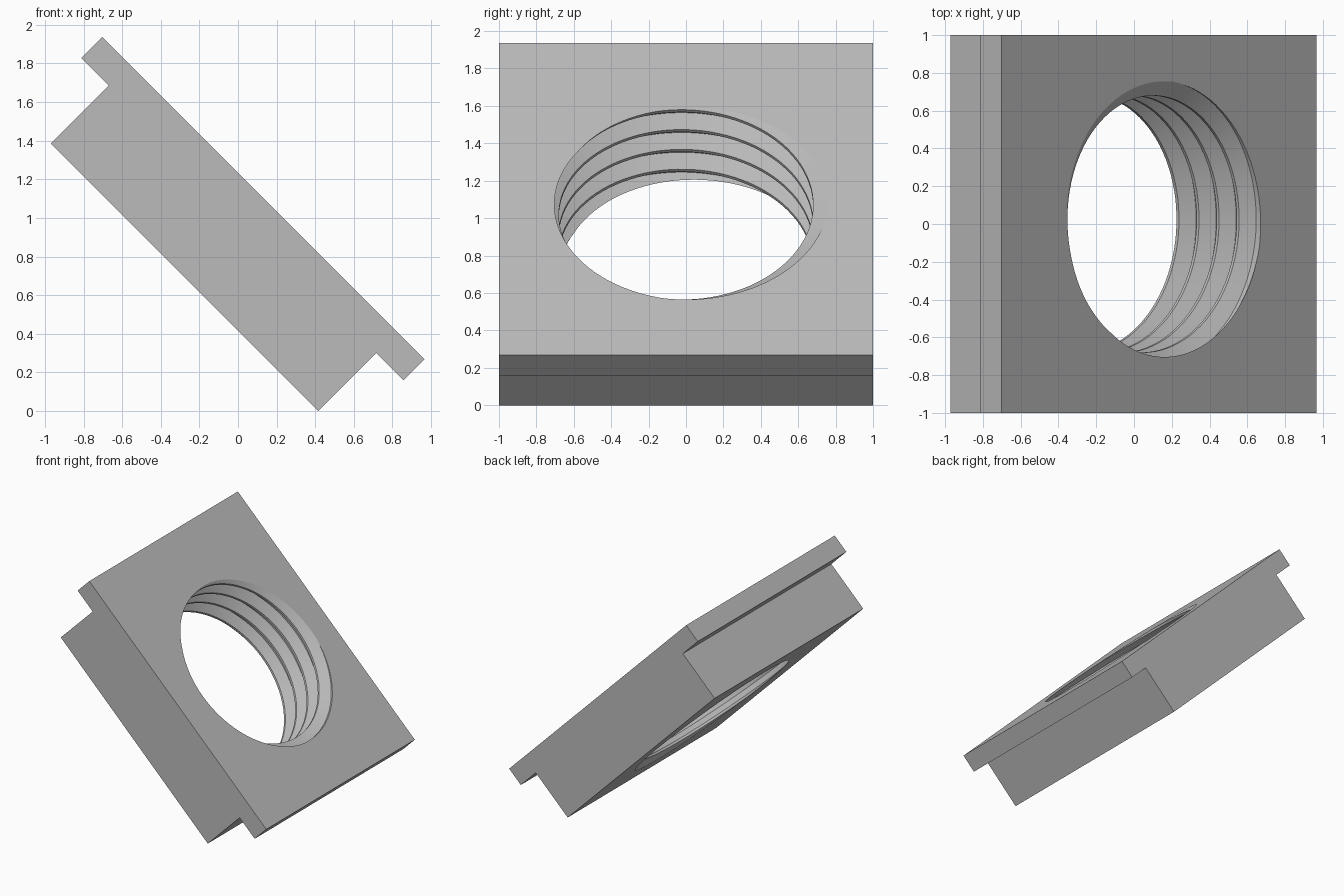
import bpy, bmesh, math
from mathutils import Matrix, Vector

cube = bpy.data.objects.get("Cube")
if cube:
    bpy.data.objects.remove(cube, do_unlink=True)

# Tilted frame: x runs down the slope, z is the axis of the threaded hole
TILT = Matrix.Translation((0.1325, 0, 1.1025)) @ Matrix.Rotation(math.radians(45), 4, 'Y')

metal = bpy.data.materials.new("grey_metal")
metal.use_nodes = True
GREY = (0.5, 0.5, 0.5, 1)
metal.diffuse_color = GREY
metal.node_tree.nodes["Principled BSDF"].inputs["Base Color"].default_value = GREY


def make_object(name, bm):
    bmesh.ops.recalc_face_normals(bm, faces=bm.faces)
    bm.transform(TILT)
    mesh = bpy.data.meshes.new(name)
    bm.to_mesh(mesh)
    bm.free()
    mesh.materials.append(metal)
    obj = bpy.data.objects.new(name, mesh)
    bpy.context.collection.objects.link(obj)
    return obj


# Block with a wider flange on top: T profile extruded across the width
def make_body():
    half = [(1.18, 0), (1.18, -0.155), (0.98, -0.155), (0.98, -0.58)]
    profile = half + [(-x, z) for x, z in reversed(half)]
    bm = bmesh.new()
    face = bm.faces.new([bm.verts.new((x, -1, z)) for x, z in profile])
    ext = bmesh.ops.extrude_face_region(bm, geom=[face])
    moved = [v for v in ext["geom"] if isinstance(v, bmesh.types.BMVert)]
    bmesh.ops.translate(bm, verts=moved, vec=(0, 2, 0))
    return make_object("threaded_block", bm)


# Screw-shaped cutter: flat-topped thread profile swept along a right-hand helix
def make_screw(pitch=0.15, minor=0.68, depth=0.081, steps=96, turns=7):
    flat, flank = pitch / 16, depth / math.sqrt(3)
    section = [(minor, -flat), (minor, flat),
               (minor + depth, flat + flank), (minor + depth, pitch - flat - flank)]
    bm = bmesh.new()
    last = steps * turns
    rings = []
    for k in range(last + 1):
        a = math.tau * k / steps
        base = -0.09 - 5 * pitch + pitch * k / steps
        rings.append([bm.verts.new((r * math.cos(a), r * math.sin(a), base + h))
                      for r, h in section])
    for k in range(last):
        a, b = rings[k], rings[k + 1]
        for i in range(3):
            bm.faces.new((a[i], b[i], b[i + 1], a[i + 1]))
        if k + steps < last:
            bm.faces.new((a[3], b[3], rings[k + 1 + steps][0], rings[k + steps][0]))
    # Close both ends with fans
    rims = [e for e in bm.edges if e.is_boundary]
    low, high = bm.verts.new((0, 0, -1.2)), bm.verts.new((0, 0, 0.7))
    for e in rims:
        below = e.verts[0].co.z < -0.3
        bm.faces.new((e.verts[0], e.verts[1], low if below else high))
    return make_object("screw_cutter", bm)


body = make_body()
screw = make_screw()
cut = body.modifiers.new("threaded_hole", 'BOOLEAN')
cut.operation = 'DIFFERENCE'
cut.solver = 'EXACT'
cut.object = screw
screw.hide_render = True

# Apply the cut, drop the cutter and smooth the thread
bpy.ops.object.select_all(action='DESELECT')
body.select_set(True)
bpy.context.view_layer.objects.active = body
bpy.ops.object.modifier_apply(modifier=cut.name)
bpy.data.objects.remove(screw, do_unlink=True)
bpy.ops.object.shade_smooth_by_angle(angle=math.radians(20))
